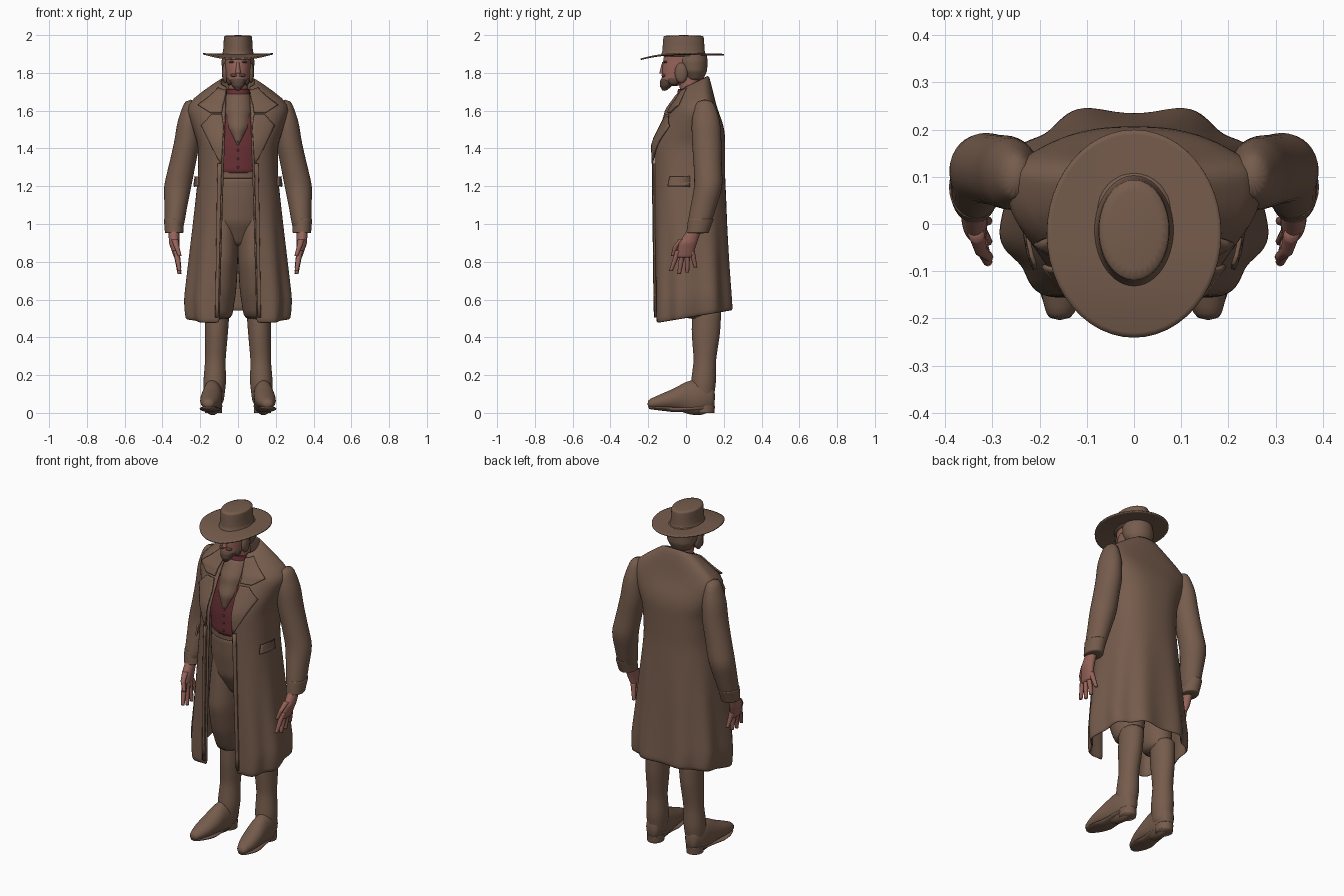
import bpy, bmesh, math

if "Cube" in bpy.data.objects:
    bpy.data.objects.remove(bpy.data.objects["Cube"], do_unlink=True)


def material(name, red_part, green_part, blue_part):
    colour = (red_part, green_part, blue_part, 1)
    mat = bpy.data.materials.new(name)
    mat.use_nodes = True
    mat.diffuse_color = colour
    shader = mat.node_tree.nodes["Principled BSDF"]
    shader.inputs["Base Color"].default_value = colour
    return mat


brown = material("coat brown", .18, .107, .073)
red = material("vest red", .14, .03, .035)
skin = material("skin", .3, .125, .1)
dark = material("dark brown", .1, .06, .044)


def finish(name, bm, mat, subsurf=0, thickness=0):
    bmesh.ops.recalc_face_normals(bm, faces=bm.faces)
    mesh = bpy.data.meshes.new(name)
    bm.to_mesh(mesh)
    bm.free()
    mesh.materials.append(mat)
    mesh.polygons.foreach_set("use_smooth", [True] * len(mesh.polygons))
    part = bpy.data.objects.new(name, mesh)
    bpy.context.collection.objects.link(part)
    if thickness:
        solid = part.modifiers.new("Thickness", "SOLIDIFY")
        solid.thickness = thickness
        solid.offset = 0
    if subsurf:
        smooth = part.modifiers.new("Smooth", "SUBSURF")
        smooth.levels = smooth.render_levels = subsurf


def skin_rows(rows, closed=False, caps=False):
    bm = bmesh.new()
    verts = [[bm.verts.new(point) for point in row] for row in rows]
    for low, high in zip(verts, verts[1:]):
        count = len(low)
        for i in range(count if closed else count - 1):
            j = (i + 1) % count
            bm.faces.new((low[i], low[j], high[j], high[i]))
    if caps:
        bm.faces.new(verts[0])
        bm.faces.new(verts[-1])
    return bm


def sample(keys, t):
    """Read a value from evenly spaced keys, t running from 0 to 1."""
    place = t * (len(keys) - 1)
    i = min(int(place), len(keys) - 2)
    return keys[i] + (keys[i + 1] - keys[i]) * (place - i)


def sides_of(name, mirror):
    return ((1, "left_" + name), (-1, "right_" + name)) if mirror else ((1, name),)


STEPS = 12


def tube(name, mat, path, wide, deep, mirror=False, sides=16, subsurf=1):
    """Oval sections along a path, level for upright parts and upright for level parts."""
    upright = abs(path[0][2] - path[-1][2]) > abs(path[0][1] - path[-1][1])
    for side, label in sides_of(name, mirror):
        rows = []
        for step in range(STEPS + 1):
            t = step / STEPS
            x, y, z = [sample(column, t) for column in zip(*path)]
            row = []
            for i in range(sides):
                angle = math.tau * i / sides
                u = sample(wide, t) * math.cos(angle)
                v = sample(deep, t) * math.sin(angle)
                row.append((side * (x + u), y + v, z) if upright else (side * (x + u), y, z + v))
            rows.append(row)
        finish(label, skin_rows(rows, closed=True, caps=True), mat, subsurf)


def ball(name, mat, centre, radii, mirror=False):
    for side, label in sides_of(name, mirror):
        bm = bmesh.new()
        bmesh.ops.create_uvsphere(bm, u_segments=12, v_segments=8, radius=1)
        for vert in bm.verts:
            x, y, z = [c + r * v for c, r, v in zip(centre, radii, vert.co)]
            vert.co = (side * x, y, z)
        finish(label, bm, mat)


# Coat: the section at each height follows from a few ramps
HEM, WAIST, SHOULDER, NECK = .5, 1.25, 1.63, 1.73
POWER = .8


def ramp(z, low, high):
    return max(0, min(1, (z - low) / (high - low)))


def half_width(z):
    skirt = .285 - .08 * ramp(z, HEM, WAIST) - .02 * ramp(-z, -.6, -HEM)
    return skirt + .07 * ramp(z, 1.42, SHOULDER) - .19 * ramp(z, SHOULDER, NECK)


def half_gap(z):
    return .1 - .04 * ramp(z, HEM, NECK)


def angle_at(x, z):
    return math.asin(min(1, x / half_width(z)) ** (1 / POWER))


def coat_point(z, angle, out=0):
    front = -.17 + .16 * ramp(z, 1.43, NECK)
    back = .24 - .04 * ramp(z, HEM, WAIST) - .085 * ramp(z, 1.5, NECK)
    middle = .02 + .08 * ramp(z, WAIST, SHOULDER) - .05 * ramp(z, SHOULDER, NECK)
    tilt = .17 * (1 - ramp(z, HEM, .8)) + .5 * ramp(z, SHOULDER, NECK)
    out += .012 * (1 - ramp(z, HEM, 1.15)) * math.cos(9 * angle)
    s, c = math.sin(angle), math.cos(angle)
    reach = (middle - front if c > 0 else back - middle) + out
    x = (half_width(z) + out) * math.copysign(abs(s) ** POWER, s)
    y = middle - reach * math.copysign(abs(c) ** POWER, c)
    return (x, y, z + tilt * y)


coat_rows = []
for step in range(2 * STEPS + 1):
    z = HEM + (NECK - HEM) * step / (2 * STEPS)
    edge = angle_at(half_gap(z), z)
    angles = [edge + (math.tau - 2 * edge) * i / 56 for i in range(57)]
    coat_rows.append([coat_point(z, angle) for angle in angles])
finish("long_coat", skin_rows(coat_rows), brown, subsurf=1, thickness=.014)


def coat_patch(name, heights, inner, outer, out):
    """Cloth plate lying on each side of the coat, between two edges given as x."""
    for side, label in sides_of(name, True):
        rows = []
        for step in range(STEPS + 1):
            t = step / STEPS
            z = sample(heights, t)
            row = []
            for i in range(9):
                edge = sample((sample(inner, t), sample(outer, t)), i / 8)
                x, y, height = coat_point(z, angle_at(edge, z), out)
                row.append((side * x, y, height))
            rows.append(row)
        finish(label, skin_rows(rows), brown, thickness=.009)


coat_patch("lapel", (1.32, 1.52, 1.58), (.08, .07, .08), (.085, .18, .13), .018)
coat_patch("collar", (1.59, 1.63, 1.72), (.08, .075, .055), (.14, .2, .09), .016)
coat_patch("pocket_flap", (1.2, 1.25), (.19, .19), (.24, .24), .022)
coat_patch("front_hem", (.53, 1.32), (.102, .08), (.12, .1), .013)

# Sleeves and cuffs
tube("sleeve", brown, [(.25, .1, 1.66), (.27, .11, 1.43), (.32, .12, 1.2), (.34, .06, .96)],
     wide=(.03, .062, .07, .072, .075, .06, .05), deep=(.045, .078, .08, .076, .077, .07, .06), mirror=True)
tube("cuff", brown, [(.34, .08, 1.03), (.338, .06, .95)], wide=(.054, .05), deep=(.07, .06), mirror=True)

# Hands
tube("palm", skin, [(.34, .05, .98), (.338, .01, .9), (.325, -.01, .82)],
     wide=(.03, .029, .014), deep=(.036, .05, .044), mirror=True, sides=12)
for finger in range(4):
    spread = finger / 3
    root = (.327, -.04 + .07 * spread, .86)
    tip = (.31, -.08 + .13 * spread, .735 + .1 * (spread - .4) ** 2)
    tube("finger_" + "abcd"[finger], skin, [root, tip], wide=(.017, .01), deep=(.016, .01),
         mirror=True, sides=8, subsurf=0)
tube("thumb", skin, [(.335, -.02, .92), (.325, -.055, .88), (.308, -.07, .83)],
     wide=(.018, .01), deep=(.018, .01), mirror=True, sides=8, subsurf=0)

# Trousers and waistband
tube("trouser_hips", brown, [(0, .02, .88), (0, .02, 1.26)],
     wide=(.08, .16, .168, .165), deep=(.06, .125, .14, .145), sides=24)
tube("waistband", brown, [(0, .02, 1.24), (0, .02, 1.28)], wide=(.166, .166), deep=(.15, .15), sides=24)
tube("trouser_leg", brown, [(.078, .025, 1.14), (.088, .025, .8), (.102, .08, .49)],
     wide=(.07, .085, .09, .088, .07), deep=(.11, .125, .135, .125, .085), mirror=True)

# Boots
tube("boot_shaft", brown, [(.108, .11, .56), (.12, .1, .28), (.127, .085, .04)],
     wide=(.066, .062, .055, .062, .05), deep=(.08, .077, .06, .068, .057), mirror=True)
tube("boot_foot", brown, [(.128, .155, .085), (.139, -.02, .08), (.158, -.205, .046)],
     wide=(.034, .056, .055, .058, .052, .025), deep=(.06, .1, .092, .06, .042, .022), mirror=True)
tube("boot_sole", brown, [(.13, .15, .03), (.145, -.06, .018), (.158, -.2, .03)],
     wide=(.035, .048, .047, .058, .05, .02), deep=(.015, .015, .01), mirror=True)
tube("boot_heel", brown, [(.13, .1, 0), (.13, .1, .04)], wide=(.045, .047), deep=(.05, .054),
     mirror=True, subsurf=0)

# Vest, buttons, neckerchief and shirt collar
tube("vest", red, [(0, .02, 1.25), (0, .02, 1.47), (0, .035, 1.68)],
     wide=(.16, .17, .16, .085), deep=(.155, .155, .14, .08), sides=24)
for button in range(4):
    z = 1.3 + .045 * button
    ball("vest_button", dark, (0, -.137, z), (.006, .005, .006))
tube("neckerchief", brown, [(0, .02, 1.7), (0, -.03, 1.56), (0, -.115, 1.41)],
     wide=(.064, .086, .068, .005), deep=(.064, .1, .088, .02))
tube("shirt_collar", red, [(0, .018, 1.68), (0, .018, 1.715)], wide=(.066, .06), deep=(.068, .062))

# Head
tube("neck", skin, [(0, .03, 1.66), (0, .015, 1.8)], wide=(.056, .054), deep=(.057, .06))
tube("head", skin, [(0, -.075, 1.73), (0, -.04, 1.78), (0, -.01, 1.91)],
     wide=(.03, .06, .07, .073), deep=(.035, .08, .1, .106))
tube("hair", brown, [(0, .045, 1.76), (0, .025, 1.91)],
     wide=(.055, .086, .09, .08), deep=(.045, .075, .085, .085))
tube("nose", skin, [(0, -.122, 1.795), (0, -.112, 1.86)], wide=(.017, .009), deep=(.022, .014), sides=10)
tube("beard", dark, [(0, -.115, 1.705), (0, -.088, 1.785)], wide=(.01, .034, .042, .036), deep=(.01, .034, .042, .03))
for name, mat, centre, radii in (("sideburn", brown, (.067, -.025, 1.8), (.018, .035, .055)),
                                 ("jaw_whiskers", dark, (.045, -.065, 1.76), (.016, .03, .026)),
                                 ("moustache", dark, (.017, -.116, 1.787), (.024, .014, .01)),
                                 ("eyebrow", dark, (.03, -.108, 1.857), (.02, .01, .006)),
                                 ("eye", dark, (.028, -.104, 1.84), (.01, .008, .004))):
    ball(name, mat, centre, radii, mirror=True)

# Hat: brim dips at the front and lifts a little at the sides
brim_rows = []
for step in range(STEPS + 1):
    size = .4 + .6 * step / STEPS
    row = []
    for i in range(48):
        angle = math.tau * i / 48
        x, y = .185 * size * math.cos(angle), .22 * size * math.sin(angle) - .02
        row.append((x, y, 1.897 - .7 * min(0, y + .05) ** 2 + .1 * x * x))
    brim_rows.append(row)
finish("hat_brim", skin_rows(brim_rows, closed=True), brown, thickness=.008)
tube("hat_crown", brown, [(0, -.013, 1.885), (0, -.013, 2)],
     wide=(.09, .08, .077, .076, .074), deep=(.123, .113, .111, .109, .106), sides=32)
